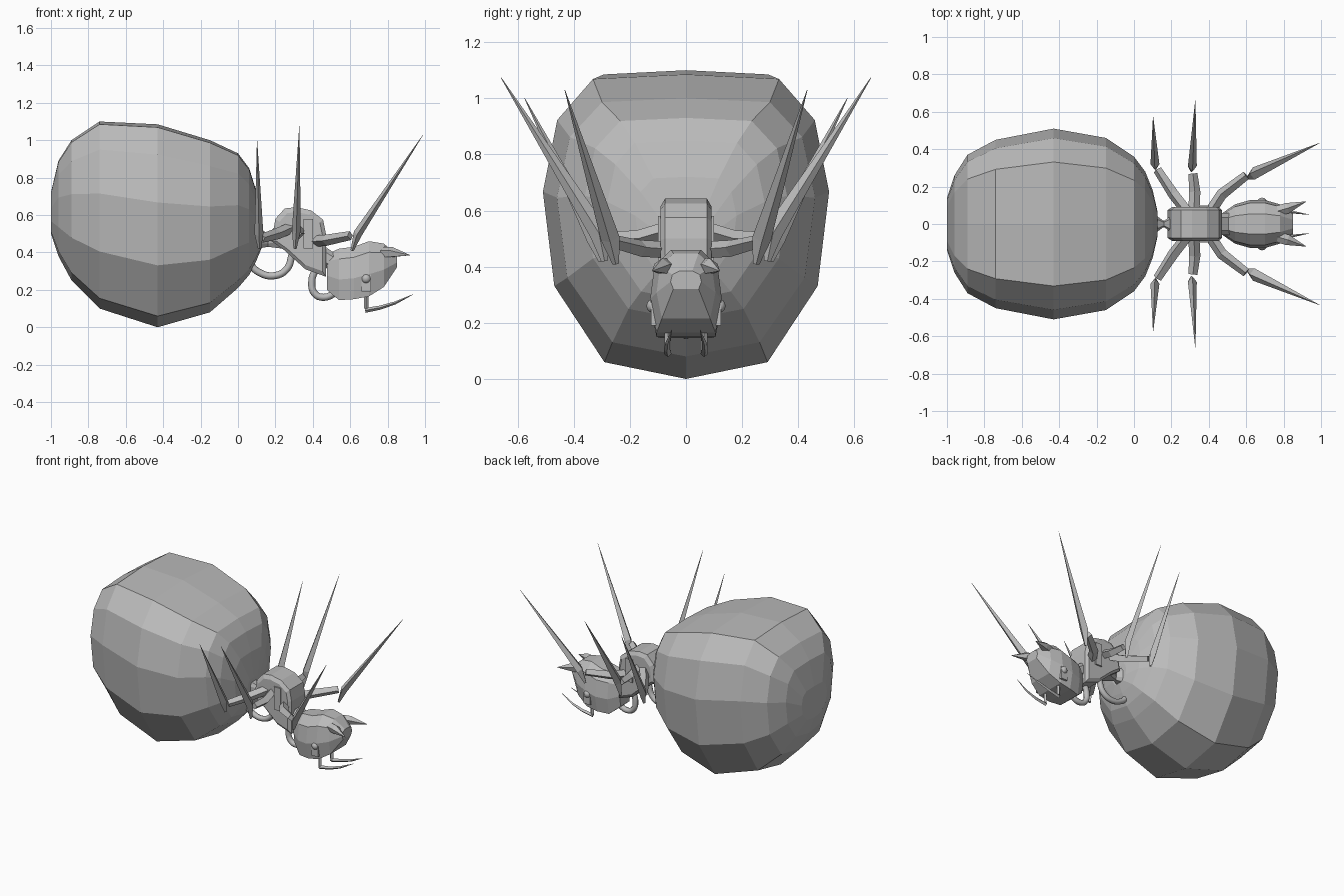
import bpy, bmesh
from mathutils import Vector

cube = bpy.data.objects.get("Cube")
if cube:
    bpy.data.objects.remove(cube, do_unlink=True)

grey = bpy.data.materials.new("plain grey")
grey.use_nodes = True
TONE = (0.5, 0.5, 0.5, 1)
grey.diffuse_color = TONE
grey.node_tree.nodes["Principled BSDF"].inputs["Base Color"].default_value = TONE


def loft(name, rings, smooth=False):
    """Skin a list of equal-length point rings and cap both ends."""
    bm = bmesh.new()
    vs = [[bm.verts.new(p) for p in ring] for ring in rings]
    n = len(vs[0])
    for a, b in zip(vs, vs[1:]):
        for i in range(n):
            j = (i + 1) % n
            bm.faces.new((a[i], a[j], b[j], b[i]))
    bm.faces.new(vs[0])
    bm.faces.new(vs[-1])
    bmesh.ops.recalc_face_normals(bm, faces=bm.faces[:])
    for f in bm.faces:
        f.smooth = smooth
    me = bpy.data.meshes.new(name)
    bm.to_mesh(me)
    bm.free()
    me.materials.append(grey)
    ob = bpy.data.objects.new(name, me)
    bpy.context.collection.objects.link(ob)
    return ob


def body(name, stations, half):
    """Loft along x: stations are (x, bottom, top, half width)."""
    section = half + [(-y, z) for y, z in reversed(half) if y > 0]
    return loft(name, [[(x, y * w, (t + b) / 2 + z * (t - b) / 2) for y, z in section]
                       for x, b, t, w in stations])


def limb(name, path, radii, sides=4, flat=1.0, smooth=False):
    """Tapered bar along a path; radius across, flat scales the x thickness."""
    from math import cos, sin, pi
    pts = [Vector(p) for p in path]
    rings = []
    for i, (p, r) in enumerate(zip(pts, radii)):
        d = (pts[min(i + 1, len(pts) - 1)] - pts[max(i - 1, 0)]).normalized()
        ref = Vector((0, 1, 0)) if abs(d.y) < 0.9 else Vector((0, 0, 1))
        u = d.cross(ref).normalized()
        v = d.cross(u)
        rings.append([p + r * (cos(2 * pi * k / sides) * u * flat + sin(2 * pi * k / sides) * v)
                      for k in range(sides)])
    return loft(name, rings, smooth)


def pair(make, name, path, *args, **kw):
    for side, s in (("left", 1), ("right", -1)):
        make(f"{side}_{name}", [(x, y * s, z) for x, y, z in path], *args, **kw)


# Huge faceted abdomen
body("abdomen", [
    (-1.0, .5, .72, .14), (-.96, .38, .89, .26), (-.89, .25, 1.0, .37),
    (-.74, .10, 1.1, .45), (-.43, 0, 1.085, .51), (-.15, .08, 1.0, .46),
    (0, .21, .93, .36), (.06, .28, .85, .28), (.10, .36, .72, .18), (.125, .42, .55, .07)],
    [(0, 1), (.65, .97), (.9, .7), (1, .23), (.92, -.39), (.57, -.89), (0, -1)])

# Waist joining abdomen and thorax
body("waist", [(.1, .42, .54, .06), (.16, .43, .5, .015), (.24, .42, .58, .08)],
     [(.6, 1), (1, .5), (1, -.5), (.6, -1)])

# Thorax: side profile across the width, narrower at the flanks
outline = [(.20, .58), (.25, .635), (.31, .642), (.39, .625), (.455, .575),
           (.47, .5), (.47, .27), (.36, .31), (.25, .41), (.18, .46)]
loft("thorax", [[(.34 + (x - .34) * k, y, .47 + (z - .47) * k) for x, z in outline]
                for y, k in ((-.09, .85), (-.075, 1), (.075, 1), (.09, .85))])
for side, s in (("left", 1), ("right", -1)):
    loft(side + "_thorax_plate", [[(x, s * y, z) for x, z in
         ((.35, .42), (.35, .58), (.40, .58), (.40, .42))] for y in (.08, .1)])

# Neck and head
body("neck", [(.44, .33, .45, .06), (.51, .3, .4, .06)],
     [(.6, 1), (1, .5), (1, -.5), (.6, -1)])
body("head", [
    (.475, .20, .39, .06), (.54, .145, .42, .105), (.62, .15, .43, .128),
    (.70, .165, .46, .128), (.78, .215, .447, .105), (.85, .32, .385, .055)],
    [(.42, 1), (.88, .6), (1, -.2), (.82, -1)])

# Pointed brow horns
pair(limb, "brow_horn", [(.77, .07, .40), (.82, .085, .40), (.92, .12, .385)],
     (.03, .03, .001), sides=5)

# Mandibles: hinge ball, hanging rod and forward blade
pair(limb, "mandible_rod", [(.685, .065, .3), (.685, .065, .1)], (.012, .012))
pair(limb, "mandible_blade", [(.68, .065, .09), (.76, .068, .105), (.84, .065, .13), (.935, .05, .175)],
     (.013, .011, .008, .001))
for side, s in (("left", 1), ("right", -1)):
    bpy.ops.mesh.primitive_uv_sphere_add(segments=12, ring_count=8, radius=.026,
                                         location=(.685, s * .115, .26))
    ball = bpy.context.object
    ball.name = side + "_jaw_hinge"
    ball.data.materials.append(grey)
    bpy.ops.object.shade_smooth()
    loft(side + "_jaw_plate", [[(x, s * y, z) for x, z in
         ((.66, .19), (.66, .285), (.71, .285), (.71, .19))] for y in (.1, .125)])

# Legs: thin thigh then a long upright blade
legs = {
    "rear": ([(.28, .07, .53), (.21, .16, .5), (.125, .29, .475)],
             [(.115, .3, .42), (.112, .32, .5), (.102, .575, 1.0)]),
    "middle": ([(.32, .07, .53), (.325, .17, .5), (.315, .27, .5)],
               [(.305, .29, .42), (.312, .31, .52), (.328, .66, 1.075)]),
    "front": ([(.41, .07, .46), (.47, .16, .465), (.6, .26, .49)],
              [(.61, .25, .41), (.64, .27, .5), (.99, .432, 1.03)]),
}
for name, (thigh, blade) in legs.items():
    pair(limb, name + "_thigh", thigh, (.03, .03, .024))
    pair(limb, name + "_blade", blade, (.012, .034, .001), flat=.7)


# Round hoses under the body
def hose(name, points):
    cu = bpy.data.curves.new(name, "CURVE")
    cu.dimensions = "3D"
    cu.bevel_depth = .019
    cu.bevel_resolution = 2
    cu.resolution_u = 6
    sp = cu.splines.new("BEZIER")
    sp.bezier_points.add(len(points) - 1)
    for bp, (x, z) in zip(sp.bezier_points, points):
        bp.co = (x, 0, z)
        bp.handle_left_type = bp.handle_right_type = "AUTO"
    cu.materials.append(grey)
    bpy.context.collection.objects.link(bpy.data.objects.new(name, cu))


hose("abdomen_hose", [(.06, .34), (.11, .295), (.19, .275), (.26, .31), (.29, .39)])
hose("neck_hose", [(.42, .32), (.395, .25), (.41, .18), (.46, .16), (.53, .19)])
